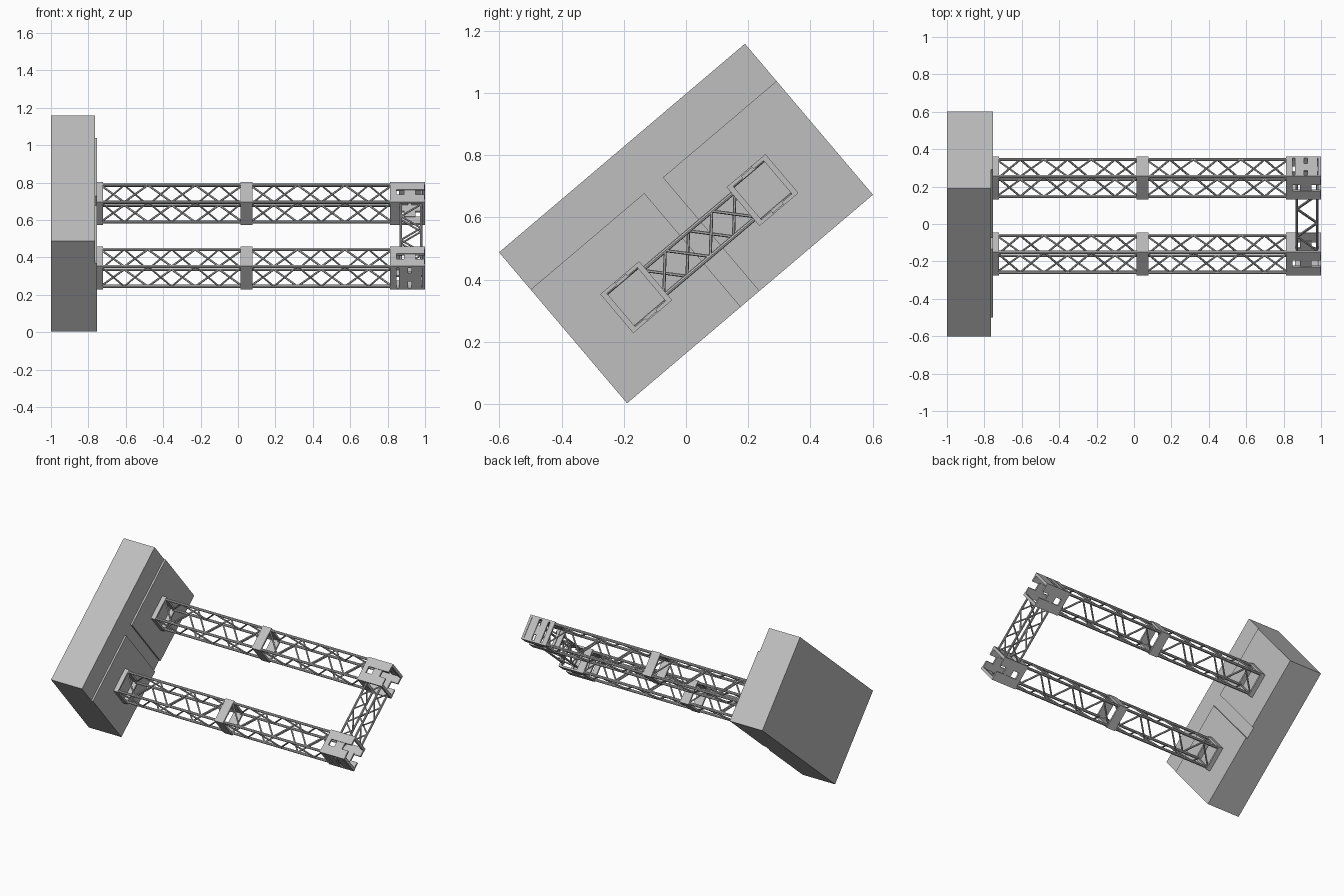
import bpy
import bmesh
import math
from mathutils import Matrix, Vector

cube = bpy.data.objects.get("Cube")
if cube:
    bpy.data.objects.remove(cube, do_unlink=True)

grey = bpy.data.materials.new("light_grey")
grey.use_nodes = True
GREY = (0.52, 0.52, 0.52, 1)
grey.diffuse_color = GREY
grey.node_tree.nodes["Principled BSDF"].inputs["Base Color"].default_value = GREY

# Everything is built straight, then tilted about the long axis
TILT = Matrix.Translation((0, 0, 0.58)) @ Matrix.Rotation(math.radians(40.3), 4, "X")


def box(bm, low, high):
    low, high = Vector(low), Vector(high)
    m = Matrix.Translation((low + high) / 2) @ Matrix.Diagonal((high - low).to_4d())
    bmesh.ops.create_cube(bm, size=1, matrix=m)


def rod(bm, a, b, radius, sides=8):
    a, b = Vector(a), Vector(b)
    turn = (b - a).to_track_quat("Z", "Y").to_matrix().to_4x4()
    bmesh.ops.create_cone(bm, cap_ends=True, segments=sides, radius1=radius, radius2=radius,
                          depth=(b - a).length, matrix=Matrix.Translation((a + b) / 2) @ turn)


def finish(bm, name, smooth=False):
    mesh = bpy.data.meshes.new(name)
    bm.to_mesh(mesh)
    bm.free()
    mesh.materials.append(grey)
    obj = bpy.data.objects.new(name, mesh)
    bpy.context.collection.objects.link(obj)
    obj.matrix_world = TILT
    if smooth:
        bpy.context.view_layer.objects.active = obj
        obj.select_set(True)
        bpy.ops.object.shade_smooth_by_angle()
        obj.select_set(False)


def lattice(bm, start, end, half, bays, place, chord, brace):
    """Four chords with zigzag braces, opposite faces in opposite phase."""
    for i in (-1, 1):
        for j in (-1, 1):
            rod(bm, place(start, i * half, j * half), place(end, i * half, j * half), chord)
    step = (end - start) / bays
    for side in (-1, 1):
        for k in range(bays):
            s = half * side * (-1) ** k
            t0, t1 = start + k * step, start + (k + 1) * step
            rod(bm, place(t0, side * half, -s), place(t1, side * half, s), brace, 6)
            rod(bm, place(t0, s, side * half), place(t1, -s, side * half), brace, 6)


def sleeve(bm, x0, x1, u, v, half, wall):
    """Square open collar around the long axis."""
    for s in (-1, 1):
        a, b = sorted((s * half, s * (half - wall)))
        box(bm, (x0, u + a, v - half), (x1, u + b, v + half))
        box(bm, (x0, u - half + wall, v + a), (x1, u + half - wall, v + b))


# Wall block with two raised panels
bm = bmesh.new()
box(bm, (-1, -0.518, -0.318), (-0.765, 0.518, 0.318))
finish(bm, "wall_block")
bm = bmesh.new()
for s in (-1, 1):
    a, b = sorted((s * 0.039, s * 0.518))
    box(bm, (-0.765, a, -0.318), (-0.753, b, 0.161))
finish(bm, "wall_panels")

MID_U, V, SPREAD = -0.009, -0.077, 0.266
HALF = 0.082

for name, side in (("lower", -1), ("upper", 1)):
    u = MID_U + side * SPREAD

    # Two truss sections along the arm
    bm = bmesh.new()
    for x0, x1 in ((-0.755, 0.045), (0.045, 0.845)):
        lattice(bm, x0 + 0.02, x1 - 0.02, 0.07, 6,
                lambda t, p, q: (t, u + p, V + q), 0.009, 0.0055)
    finish(bm, name + "_arm_truss", True)

    # Collars where sections meet
    bm = bmesh.new()
    for x0, x1 in ((-0.755, -0.722), (0.013, 0.077), (0.813, 0.847)):
        sleeve(bm, x0, x1, u, V, HALF, 0.012)
    finish(bm, name + "_arm_collars")

    # Corner box: paired plates on each face, split by a gap with a bridge
    bm = bmesh.new()
    x0, x1, xm = 0.847, 0.998, 0.918
    for s in (-1, 1):
        a, b = sorted((s * HALF, s * 0.07))
        for t in (-1, 1):
            c, d = sorted((t * HALF, t * 0.022))
            box(bm, (x0, u + c, V + a), (x1, u + d, V + b))
        box(bm, (xm - 0.03, u - 0.03, V + a * 0.95), (xm + 0.03, u + 0.03, V + b * 0.95))
    a, b = sorted((side * HALF, side * 0.07))
    for c, d in ((0.86, 0.908), (0.928, 0.982)):
        box(bm, (c, u + a, V - HALF), (d, u + b, V + HALF))
    box(bm, (xm - 0.03, u + a * 0.95, V - 0.03), (xm + 0.03, u + b * 0.95, V + 0.03))
    # End posts and the inner mouth that receives the cross truss
    for t in (-1, 1):
        c, d = sorted((t * HALF, t * 0.064))
        box(bm, (0.984, u + c, V - HALF), (1, u + d, V + HALF))
    c, d = sorted((-side * HALF, -side * 0.064))
    box(bm, (x0, u + c, V - HALF), (x0 + 0.018, u + d, V + HALF))
    finish(bm, name + "_corner_box")

# Cross truss between the corner boxes
bm = bmesh.new()
reach = SPREAD - 0.07
lattice(bm, MID_U - reach, MID_U + reach, 0.054, 4,
        lambda t, p, q: (0.925 + p, t, V + q), 0.007, 0.005)
finish(bm, "cross_truss", True)
